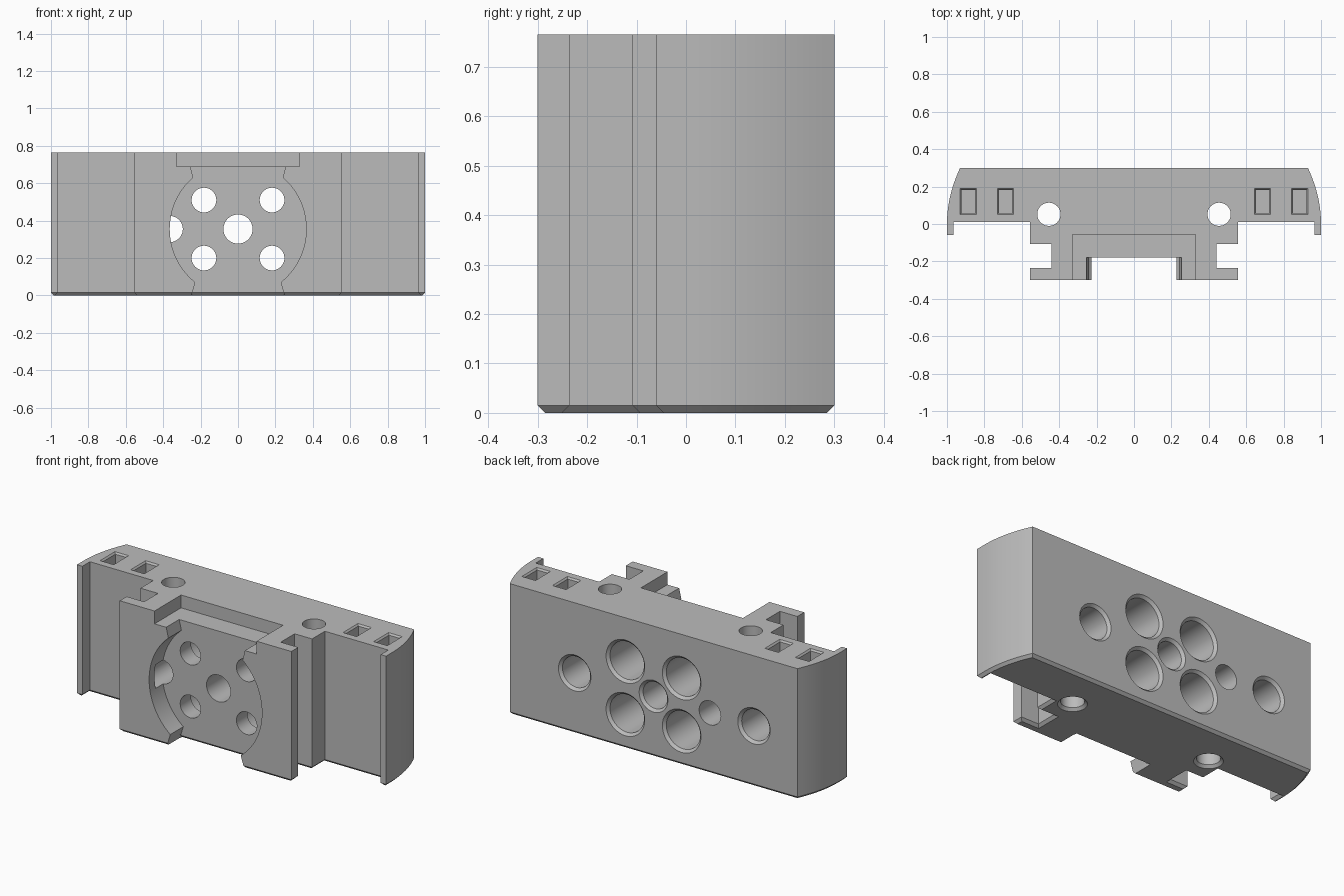
import bpy, bmesh, math
from mathutils import Matrix, Vector

if "Cube" in bpy.data.objects:
    bpy.data.objects.remove(bpy.data.objects["Cube"], do_unlink=True)

HEIGHT, BACK, FRONT, BEVEL, MID = 0.765, 0.30, -0.30, 0.015, 0.355

grey = bpy.data.materials.new("mid_grey")
grey.use_nodes = True
tone = (0.5, 0.5, 0.5, 1)
grey.diffuse_color = tone
grey.node_tree.nodes["Principled BSDF"].inputs["Base Color"].default_value = tone


def make_object(name, bm):
    bmesh.ops.recalc_face_normals(bm, faces=bm.faces)
    mesh = bpy.data.meshes.new(name)
    bm.to_mesh(mesh)
    bm.free()
    mesh.materials.append(grey)
    obj = bpy.data.objects.new(name, mesh)
    bpy.context.collection.objects.link(obj)
    return obj


def prism(points, start, end, matrix=Matrix()):
    """Extrude a 2D outline along local z, then place it."""
    bm = bmesh.new()
    face = bm.faces.new([bm.verts.new((x, y, start)) for x, y in points])
    grown = bmesh.ops.extrude_face_region(bm, geom=[face])["geom"]
    moved = [v for v in grown if isinstance(v, bmesh.types.BMVert)]
    bmesh.ops.translate(bm, verts=moved, vec=(0, 0, end - start))
    bm.transform(matrix)
    return bm


def lathe(steps, matrix, sides=48):
    """Stack rings of (radius, height) into a closed turned solid."""
    bm = bmesh.new()
    rings = [[bm.verts.new((r * math.cos(a), r * math.sin(a), h))
              for a in [i * math.tau / sides for i in range(sides)]] for r, h in steps]
    for low, high in zip(rings, rings[1:]):
        for i in range(sides):
            j = (i + 1) % sides
            bm.faces.new((low[i], low[j], high[j], high[i]))
    bm.faces.new(rings[0])
    bm.faces.new(rings[-1])
    bm.transform(matrix)
    return bm


def rect(x0, x1, y0, y1):
    return [(x0, y0), (x1, y0), (x1, y1), (x0, y1)]


# Body: mirrored outline with bowed ends and a grooved front rail
half = [(0, BACK)]
for i in range(13):
    y = BACK * (1 - i / 12)
    half.append((1 - 0.07 * (y / BACK) ** 2, y))
half += [(1, -0.06), (0.965, -0.06), (0.965, 0.01), (0.555, 0.01), (0.555, -0.108),
         (0.442, -0.108), (0.442, -0.236), (0.555, -0.236), (0.555, FRONT)]
outline = half[1:] + [(-x, y) for x, y in reversed(half[1:])]
bm = prism(outline, 0, HEIGHT)
# Chamfer around the foot
foot = [e for e in bm.edges if all(v.co.z < 0.001 for v in e.verts)]
bmesh.ops.bevel(bm, geom=foot, offset=BEVEL, segments=1, affect='EDGES')
body = make_object("mount_body", bm)


def cut(bm):
    cutter = make_object("cutter", bm)
    cutter.hide_render = True
    mod = body.modifiers.new("cut", 'BOOLEAN')
    mod.operation, mod.solver, mod.object = 'DIFFERENCE', 'EXACT', cutter
    bpy.ops.object.select_all(action='DESELECT')
    bpy.context.view_layer.objects.active = body
    body.select_set(True)
    bpy.ops.object.modifier_apply(modifier=mod.name)
    bpy.data.objects.remove(cutter, do_unlink=True)


def back_bore(x, z, steps):
    """Turned hole with a chamfered mouth, measured inwards from the back."""
    r = steps[0][0]
    rim = [(r + 0.035, -0.02), (r, BEVEL)]
    cut(lathe(rim + steps, Matrix.Translation((x, BACK, z)) @ Matrix.Rotation(math.pi / 2, 4, 'X')))


# Round front pocket with flared necks at the top and bottom
R = 0.365
arc = [math.asin(-0.285 / R) + i * (math.asin(0.275 / R) - math.asin(-0.285 / R)) / 40
       for i in range(41)]
side = [(0.255, -0.02)] + [(R * math.cos(a), MID + R * math.sin(a)) for a in arc] + [(0.257, 0.70)]
pocket = side + [(-x, z) for x, z in reversed(side)]
upright = Matrix.Rotation(math.pi / 2, 4, 'X')
cut(prism(pocket, 0.18, 0.35, upright))

# Shelf recess above the pocket
cut(prism(rect(-0.33, 0.33, -0.35, -0.055), 0.69, 0.85))

# Chamfer under the pocket floor
side_on = Matrix(((0, 0, 1, 0), (1, 0, 0, 0), (0, 1, 0, 0), (0, 0, 0, 1)))
cut(prism([(-0.19, -0.01), (-0.155, -0.01), (-0.19, 0.025)], -0.246, 0.246, side_on))

# Counterbored bolt holes and the centre hole
for x in (-0.182, 0.182):
    for z in (0.2, 0.51):
        back_bore(x, z, [(0.11, 0.1), (0.11, 0.38), (0.066, 0.38), (0.066, 0.55)])
back_bore(0, MID, [(0.078, 0.1), (0.078, 0.55)])

# Blind side bores
for x in (0.51, -0.65):
    back_bore(x, MID, [(0.09, 0.1), (0.09, 0.24)])

# Slanted cable groove and the hole at its lower end
run = Vector((-0.633, 0, 0.774)).normalized()
inward = Vector((0, -1, 0))
across = run.cross(inward)
placing = Matrix((across, inward, run)).transposed().to_4x4()
placing.translation = Vector((-0.365, BACK, MID))
w, deep, fillet = 0.066, 0.07, 0.04
curve = [(w - fillet + fillet * math.cos(a), deep - fillet + fillet * math.sin(a))
         for a in [i * math.pi / 12 for i in range(7)]]
groove = [(w, -0.05)] + curve
groove += [(-x, y) for x, y in reversed(groove)]
cut(prism(groove, 0, 0.75, placing))
cut(lathe([(0.07, -0.05), (0.07, 0.55)],
          Matrix.Translation((-0.365, BACK, MID)) @ upright))

# Vertical rod holes with a chamfered lower mouth
for x in (-0.455, 0.455):
    cut(lathe([(0.097, -0.02), (0.062, BEVEL), (0.062, 0.9)], Matrix.Translation((x, 0.052, 0))))

# Square sockets in the top with chamfered mouths
for x in (-0.885, -0.687, 0.687, 0.885):
    cut(prism(rect(x - 0.036, x + 0.036, 0.06, 0.182), 0.62, 0.85))
    mouth = prism(rect(x - 0.036, x + 0.036, 0.06, 0.182), 0.755, 0.775)
    for v in mouth.verts:
        if v.co.z > 0.76:
            v.co.x += math.copysign(0.016, v.co.x - x)
            v.co.y += math.copysign(0.016, v.co.y - 0.121)
    cut(mouth)

bpy.ops.object.shade_smooth_by_angle(angle=math.radians(25))
